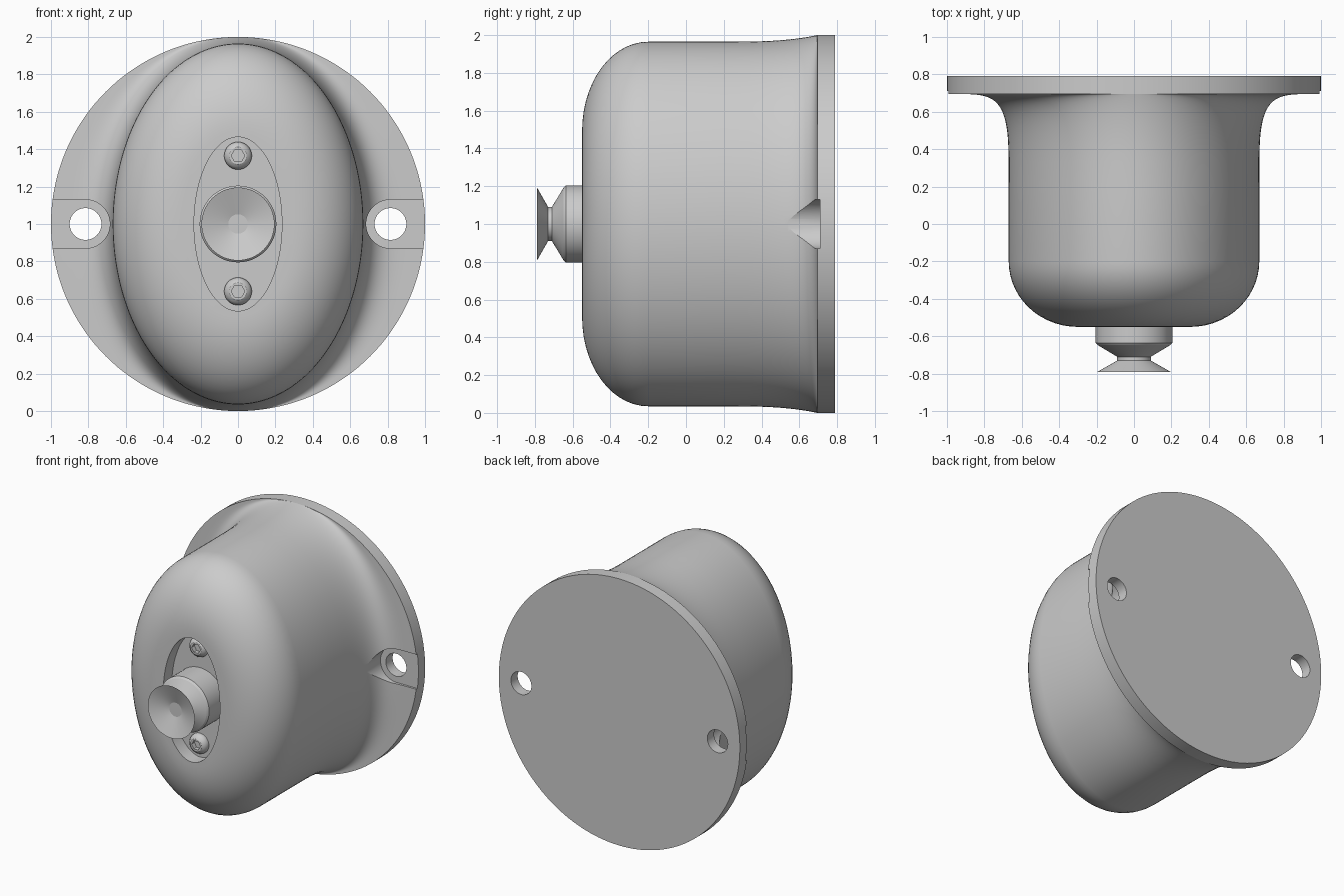
import bpy, bmesh
from math import sin, cos, pi, radians

if "Cube" in bpy.data.objects:
    bpy.data.objects.remove(bpy.data.objects["Cube"])

CZ = 1.0  # height of the main axis


def skin(name, rings):
    """Closed solid from equal-length rings of points."""
    bm = bmesh.new()
    loops = [[bm.verts.new(p) for p in ring] for ring in rings]
    for a, b in zip(loops, loops[1:]):
        for i in range(len(a)):
            j = (i + 1) % len(a)
            bm.faces.new((a[i], a[j], b[j], b[i]))
    bm.faces.new(loops[0][::-1])
    bm.faces.new(loops[-1])
    bmesh.ops.recalc_face_normals(bm, faces=bm.faces)
    mesh = bpy.data.meshes.new(name)
    bm.to_mesh(mesh)
    bm.free()
    obj = bpy.data.objects.new(name, mesh)
    bpy.context.collection.objects.link(obj)
    return obj


def loft(name, sections, x=0, z=CZ, n=64):
    """Elliptical sections (y, x radius, z radius) along the y axis."""
    return skin(name, [[(x + rx * cos(2 * pi * i / n), y, z + rz * sin(2 * pi * i / n))
                        for i in range(n)] for y, rx, rz in sections])


def select(obj):
    bpy.ops.object.select_all(action='DESELECT')
    obj.select_set(True)
    bpy.context.view_layer.objects.active = obj


def cut(obj, cutter):
    cutter.hide_render = True
    mod = obj.modifiers.new("cut", 'BOOLEAN')
    mod.operation = 'DIFFERENCE'
    mod.solver = 'EXACT'
    mod.object = cutter
    select(obj)
    bpy.ops.object.modifier_apply(modifier=mod.name)
    bpy.data.objects.remove(cutter)


def smooth(obj, angle=18):
    select(obj)
    bpy.ops.object.shade_smooth_by_angle(angle=radians(angle))


# Housing: rounded front, oval wall, flare blending into the round flange
sections = []
for i in range(15):
    t = pi / 2 * (1 - i / 14)
    sections.append((-0.20 - 0.35 * sin(t), 0.30 + 0.37 * cos(t), 0.495 + 0.47 * cos(t)))
P = 4.4
for i in range(29):
    t = pi / 2 * i / 28
    v = sin(t) ** (2 / P)
    w = 1 - max(cos(t), 0) ** (2 / P) if i < 28 else 1
    sections.append((0.20 + 0.495 * v, 0.67 + 0.33 * w, 0.965 + 0.035 * v ** 3))
sections.append((0.79, 1, 1))
housing = loft("housing", sections, n=144)

# Oval pocket in the front face
cut(housing, loft("pocket_cutter", [(-0.7, 0.235, 0.465), (-0.45, 0.235, 0.465)], n=96))

# Mounting holes with U-shaped clearance slots
for s in (-1, 1):
    arc = [(s * (0.815 - 0.13 * sin(pi * i / 32)), CZ + 0.13 * cos(pi * i / 32)) for i in range(33)]
    outline = [(s * 1.1, CZ + 0.13)] + arc + [(s * 1.1, CZ - 0.13)]
    cut(housing, skin("slot_cutter", [[(x, y, z) for x, z in outline] for y in (0.0, 0.71)]))
    cut(housing, loft("hole_cutter", [(0.6, 0.085, 0.085), (0.9, 0.085, 0.085)], x=s * 0.815, n=48))
smooth(housing)

# Stepped knob with a narrow neck and a dished front cone
profile = [(-0.43, 0.205), (-0.635, 0.205), (-0.648, 0.193), (-0.71, 0.09),
           (-0.73, 0.09), (-0.79, 0.195), (-0.74, 0.052)]
knob = loft("knob", [(y, r, r) for y, r in profile])
smooth(knob, 15)

# Button-head screws with hex sockets
for label, z in (("upper", 1.365), ("lower", 0.64)):
    dome = [(-0.44, 0.074), (-0.462, 0.074), (-0.475, 0.070), (-0.488, 0.061), (-0.498, 0.046)]
    screw = loft(label + "_screw", [(y, r, r) for y, r in dome], z=z, n=40)
    cut(screw, loft("socket_cutter", [(-0.6, 0.036, 0.036), (-0.465, 0.036, 0.036)], z=z, n=6))
    smooth(screw, 25)
